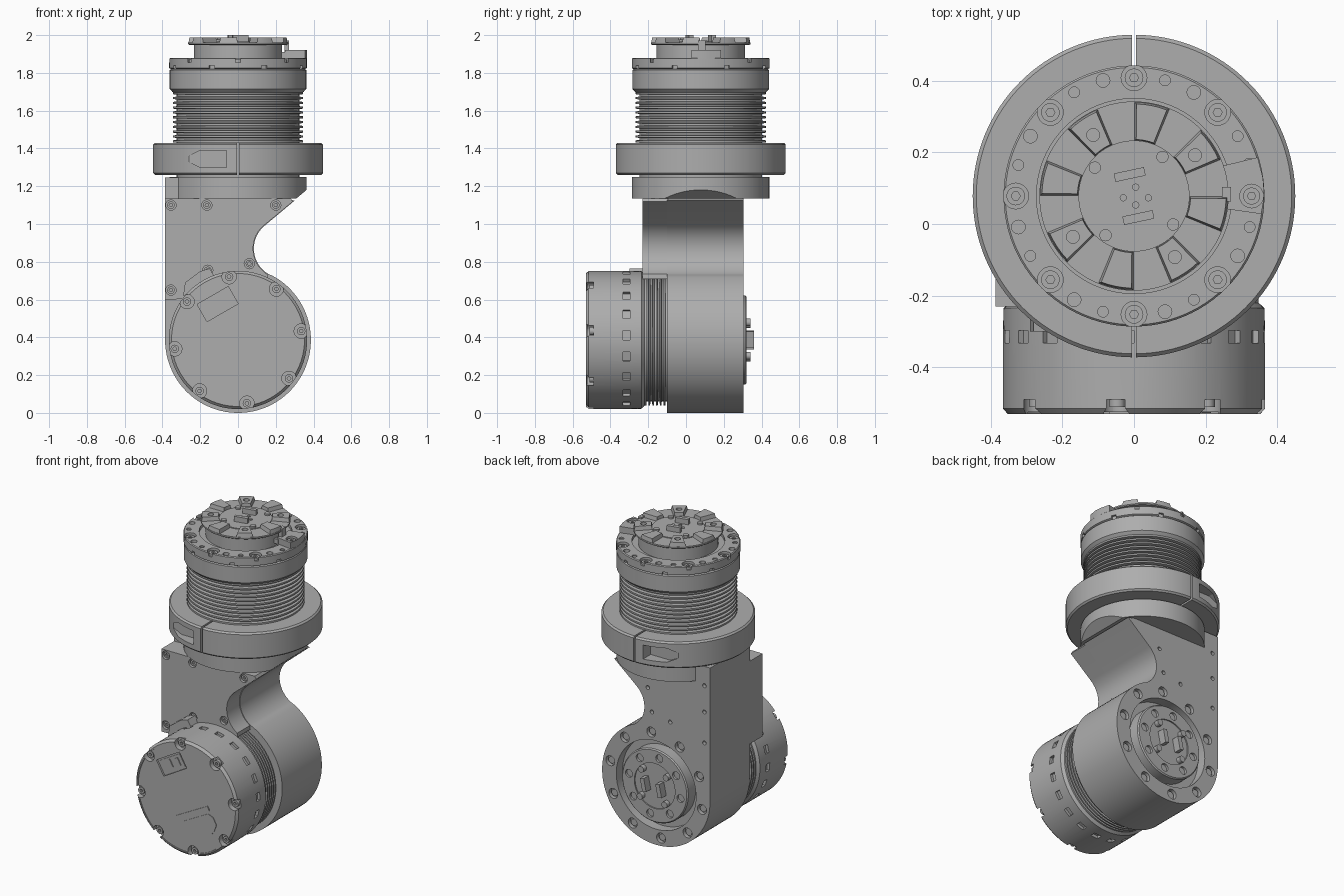
import bpy, bmesh
from math import sin, cos, pi, radians
from mathutils import Matrix

if "Cube" in bpy.data.objects:
    bpy.data.objects.remove(bpy.data.objects["Cube"])

grey = bpy.data.materials.new("machined_grey")
grey.use_nodes = True
grey.diffuse_color = (0.42, 0.42, 0.42, 1)
grey.node_tree.nodes["Principled BSDF"].inputs["Base Color"].default_value = (0.42, 0.42, 0.42, 1)

FRONT = Matrix.Rotation(pi / 2, 4, 'X')                # local x, y, z -> x, z, -y
MOTOR = Matrix.Translation((0, 0, 0.386)) @ FRONT      # lower joint axis
TOP = Matrix.Translation((0, 0.078, 0))                # upper joint axis


def finish(name, bm, frame):
    bmesh.ops.recalc_face_normals(bm, faces=bm.faces)
    bm.transform(frame)
    mesh = bpy.data.meshes.new(name)
    bm.to_mesh(mesh)
    bm.free()
    mesh.materials.append(grey)
    obj = bpy.data.objects.new(name, mesh)
    bpy.context.collection.objects.link(obj)
    return obj


def lathe(name, profile, frame, closed=False, steps=96):
    bm = bmesh.new()
    vs = [bm.verts.new((r, 0, h)) for r, h in profile]
    pairs = list(zip(vs, vs[1:])) + ([(vs[-1], vs[0])] if closed else [])
    es = [bm.edges.new(p) for p in pairs]
    bmesh.ops.spin(bm, geom=vs + es, axis=(0, 0, 1), cent=(0, 0, 0),
                   angle=2 * pi, steps=steps, use_merge=True)
    bmesh.ops.remove_doubles(bm, verts=bm.verts, dist=1e-5)
    return finish(name, bm, frame)


def prisms(name, outlines, h0, h1, frame):
    bm = bmesh.new()
    for pts in outlines:
        low = [bm.verts.new((x, y, h0)) for x, y in pts]
        high = [bm.verts.new((x, y, h1)) for x, y in pts]
        bm.faces.new(low[::-1])
        bm.faces.new(high)
        for i in range(len(pts)):
            j = (i + 1) % len(pts)
            bm.faces.new((low[i], low[j], high[j], high[i]))
    return finish(name, bm, frame)


def arc(cx, cy, r, a0, a1, n):
    angles = [radians(a0 + (a1 - a0) * i / n) for i in range(n + 1)]
    return [(cx + r * cos(a), cy + r * sin(a)) for a in angles]


def discs(name, spots, r, h0, h1, frame, n=20):
    return prisms(name, [arc(x, y, r, 0, 360, n)[:-1] for x, y in spots], h0, h1, frame)


def ring(r, count, start=0.0):
    return arc(0, 0, r, start, start + 360, count)[:-1]


def rect(cx, cy, w, h, deg=0):
    c, s = cos(radians(deg)), sin(radians(deg))
    corners = [(-w / 2, -h / 2), (w / 2, -h / 2), (w / 2, h / 2), (-w / 2, h / 2)]
    return [(cx + x * c - y * s, cy + x * s + y * c) for x, y in corners]


def cut(target, cutter):
    cutter.hide_render = True
    mod = target.modifiers.new("cut", 'BOOLEAN')
    mod.operation, mod.solver, mod.object = 'DIFFERENCE', 'EXACT', cutter
    bpy.context.view_layer.objects.active = target
    bpy.ops.object.modifier_apply(modifier=mod.name)
    bpy.data.objects.remove(cutter)


def screws(name, target, spots, r, floor, top, frame):
    """Counterbored holes with a socket-head screw in each."""
    cut(target, discs("cutter", spots, r, floor, top + 0.03, frame))
    heads = discs(name, spots, r * 0.72, floor - 0.01, floor + 0.6 * (top - floor), frame)
    cut(heads, discs("cutter", spots, r * 0.35, floor + 0.002, top + 0.02, frame, 6))


def fins(r_in, r_out, h0, h1, count):
    pitch, pts = (h1 - h0) / count, []
    for i in range(count):
        h = h0 + i * pitch
        pts += [(r_in, h), (r_in, h + pitch * 0.4), (r_out, h + pitch * 0.5), (r_out, h + pitch * 0.9)]
    return pts


# Main elbow housing, with the concave throat on its right side
throat = arc(0.24, 0.87, 0.156, 243, 130, 20)
body = prisms("elbow_housing", [arc(0, 0.386, 0.386, 180, 423, 64) + throat +
              [(0.3, 1.124), (0.25, 1.135), (0.25, 1.245), (-0.386, 1.245)]],
              -0.305, 0.1, FRONT)
cut(body, lathe("cutter", [(0.236, -0.24), (0.285, -0.24), (0.285, -0.33), (0.236, -0.33)], MOTOR, True))
back_spots = ring(0.335, 10, 12)
cut(body, discs("cutter", back_spots, 0.032, -0.33, -0.28, MOTOR))
discs("back_screws", back_spots, 0.022, -0.292, -0.27, MOTOR)
edge_spots = [(-0.345, z) for z in (0.75, 0.95, 1.12)] + [(-0.1, 0.82), (0.03, 0.85), (0.06, 1.0)]
cut(body, discs("cutter", edge_spots, 0.013, -0.33, -0.28, FRONT, 12))

# Front cover over the upper part of the housing
cover = prisms("front_cover", [[(-0.386, 1.135), (-0.386, 0.6)] + arc(0, 0.386, 0.36, 143, 64, 20) +
               arc(0.24, 0.87, 0.16, 238, 130, 20) + [(0.29, 1.118), (0.28, 1.135)]],
               0.095, 0.23, FRONT)
screws("cover_screws", cover, [(-0.355, 1.1), (-0.165, 1.1), (0.2, 1.1), (-0.355, 0.65),
       (-0.16, 0.755), (0.06, 0.79)], 0.027, 0.21, 0.23, FRONT)
prisms("cable_plug", [[(-0.29, 0.62), (-0.1, 0.68), (-0.15, 0.765), (-0.2, 0.75), (-0.28, 0.69)]],
       0.2, 0.3, FRONT)

# Lower motor drum with cooling fins
motor = lathe("lower_motor", [(0, 0.08)] + fins(0.325, 0.348, 0.1, 0.22, 6) +
              [(0.348, 0.22), (0.364, 0.235), (0.366, 0.32), (0.366, 0.515), (0.352, 0.53),
               (0.345, 0.53), (0.345, 0.524), (0, 0.524)], MOTOR)
vents = bpy.data.objects.new("cutter", bpy.data.meshes.new("cutter"))
bm = bmesh.new()
for i in range(20):
    spot = Matrix.Rotation(radians(18 * i + 4), 4, 'Z') @ Matrix.Translation((0.365, 0, 0.315))
    bmesh.ops.create_cube(bm, size=1, matrix=spot @ Matrix.Diagonal((0.035, 0.05, 0.035, 1)))
bpy.data.objects.remove(vents)
cut(motor, finish("cutter", bm, MOTOR))
notch_spots = ring(0.338, 8, 98)
cut(motor, discs("cutter", notch_spots, 0.038, 0.49, 0.56, MOTOR))
heads = discs("motor_screws", notch_spots, 0.022, 0.48, 0.51, MOTOR)
cut(heads, discs("cutter", notch_spots, 0.01, 0.495, 0.53, MOTOR, 6))

# Motor face details: recessed switch panel and connector plate
cut(motor, prisms("cutter", [rect(-0.108, 0.19, 0.19, 0.105, 30)], 0.512, 0.55, MOTOR))
prisms("switch_panel", [rect(-0.108, 0.19, 0.17, 0.085, 30)], 0.505, 0.518, MOTOR)
prisms("switches", [rect(x, y, 0.022, 0.05, 30) for x, y in ((-0.12, 0.19), (-0.065, 0.215))],
       0.51, 0.524, MOTOR)
slant = Matrix.Translation((0.095, -0.16, 0)) @ Matrix.Rotation(radians(28), 4, 'Z')
prisms("connector_plate", [[(-0.1, 0.06), (0.1, 0.06), (0.125, 0.03), (0.125, -0.02), (0.09, -0.05),
       (0.06, -0.065), (-0.06, -0.065), (-0.09, -0.05), (-0.125, -0.02), (-0.125, 0.03)]],
       0.52, 0.528, MOTOR @ slant)
prisms("connector_bar", [rect(-0.005, 0.09, 0.25, 0.03)], 0.52, 0.53, MOTOR @ slant)

# Output flange on the back of the lower joint
flange = lathe("back_output_flange", [(0, -0.2), (0.236, -0.2), (0.236, -0.313), (0.229, -0.32),
               (0.145, -0.32), (0.145, -0.312), (0, -0.312)], MOTOR)
cut(flange, discs("cutter", ring(0.187, 8, 10), 0.025, -0.34, -0.29, MOTOR))
discs("back_flange_pins", ring(0.187, 8, 10), 0.016, -0.3, -0.28, MOTOR, 12)
discs("back_posts", ring(0.125, 4, 48), 0.02, -0.342, -0.3, MOTOR)
prisms("back_connectors", [rect(s * 0.055, s * 0.005, 0.028, 0.085, -12) for s in (-1, 1)],
       -0.36, -0.3, MOTOR)

# Round shoulder, sliced along the slope of the throat
bm = bmesh.new()
bmesh.ops.create_cone(bm, cap_ends=True, segments=96, radius1=0.363, radius2=0.363, depth=0.115,
                      matrix=Matrix.Translation((0, 0, 1.1925)))
res = bmesh.ops.bisect_plane(bm, geom=bm.verts[:] + bm.edges[:] + bm.faces[:], plane_co=(0.36, 0, 1.178),
                             plane_no=(0.643, 0, -0.766), clear_outer=True)
bmesh.ops.edgeloop_fill(bm, edges=[e for e in res["geom_cut"] if isinstance(e, bmesh.types.BMEdge)])
finish("shoulder", bm, TOP)

# Split clamp ring with a bolt pocket beside each split
clamp = lathe("clamp_ring", [(0.33, 1.26), (0.44, 1.26), (0.45, 1.27), (0.45, 1.42), (0.44, 1.43),
              (0.33, 1.43)], TOP, True, 128)
cut(clamp, prisms("cutter", [rect(0, 0, 0.012, 1.2)], 1.2, 1.5, TOP))
pocket = [(-0.06, 1.3), (-0.06, 1.39), (-0.2, 1.39), (-0.26, 1.36), (-0.26, 1.33), (-0.2, 1.3)]
for side in (1, -1):
    near, far = side * 0.368 - 0.078, side * 0.5 - 0.078
    cut(clamp, prisms("cutter", [pocket], min(near, far), max(near, far), FRONT))

# Upper motor column: fins, collar, bolt flange and neck
column = lathe("upper_column", [(0, 1.2), (0.325, 1.2)] + fins(0.325, 0.345, 1.42, 1.7, 11) +
               [(0.348, 1.7), (0.362, 1.715), (0.362, 1.815), (0.354, 1.82), (0.364, 1.825),
                (0.364, 1.875), (0.359, 1.88), (0.272, 1.88), (0.272, 1.86), (0.234, 1.86),
                (0.234, 1.948), (0.258, 1.948), (0.264, 1.953), (0.264, 1.962), (0, 1.962)], TOP)
screws("flange_screws", column, ring(0.33, 8)[1:], 0.036, 1.855, 1.88, TOP)
between = [p for k in range(8) for p in arc(0, 0, 0.334, 45 * k + 15, 45 * k + 30, 1)]
cut(column, discs("cutter", between[0::2], 0.019, 1.86, 1.9, TOP))
cut(column, discs("cutter", between[1::2], 0.015, 1.872, 1.9, TOP))
cut(column, prisms("cutter", [rect(x, y, 0.03, 0.03, i * 45 + 22.5)
    for i, (x, y) in enumerate(ring(0.365, 8, 22.5))], 1.82, 1.84, TOP))

# Top coupling: eight tapered teeth around a hub
bm = bmesh.new()
for k in range(1, 16, 2):
    mid = 11.25 + 22.5 * k
    base = arc(0, 0, 0.263, mid - 11.2, mid + 11.2, 4) + arc(0, 0, 0.155, mid + 11.2, mid - 11.2, 3)
    tip = arc(0, 0, 0.257, mid - 9.6, mid + 9.6, 4) + arc(0, 0, 0.158, mid + 9, mid - 9, 3)
    low = [bm.verts.new((x, y, 1.955)) for x, y in base]
    high = [bm.verts.new((x, y, 1.987)) for x, y in tip]
    bm.faces.new(low[::-1])
    bm.faces.new(high)
    for i in range(len(low)):
        bm.faces.new((low[i - 1], low[i], high[i], high[i - 1]))
teeth = finish("coupling_teeth", bm, TOP)
cut(teeth, discs("cutter", ring(0.205, 8, 33.75)[0::2], 0.018, 1.968, 2.02, TOP))
lathe("coupling_hub", [(0, 1.95), (0.155, 1.95), (0.155, 1.967), (0, 1.967)], TOP)
discs("hub_screws", ring(0.135, 4, 54), 0.017, 1.96, 1.978, TOP)
discs("hub_pins", [(0.005, 0.025), (0.005, -0.025), (-0.03, -0.005), (0.04, -0.005)],
      0.01, 1.96, 1.972, TOP, 12)
prisms("hub_connectors", [rect(s * -0.012, s * 0.06, 0.086, 0.024, 12) for s in (-1, 1)], 1.96, 2.0, TOP)

# Locking block on the right of the bolt flange
lock = prisms("lock_block", [[(0.25, -0.035), (0.355, -0.05), (0.364, 0), (0.36, 0.05), (0.345, 0.108),
              (0.25, 0.085)]], 1.87, 1.92, TOP)
screws("lock_screw", lock, [(0.328, 0)], 0.033, 1.9, 1.92, TOP)
prisms("lock_arm", [rect(0.225, 0.01, 0.07, 0.1)], 1.88, 1.91, TOP)
prisms("lock_latch", [rect(0.258, 0.005, 0.025, 0.04)], 1.9, 1.972, TOP)

# Smooth the round surfaces while keeping the machined edges crisp
for obj in bpy.context.collection.objects:
    obj.select_set(obj.type == 'MESH')
bpy.ops.object.shade_smooth_by_angle(angle=radians(25))
